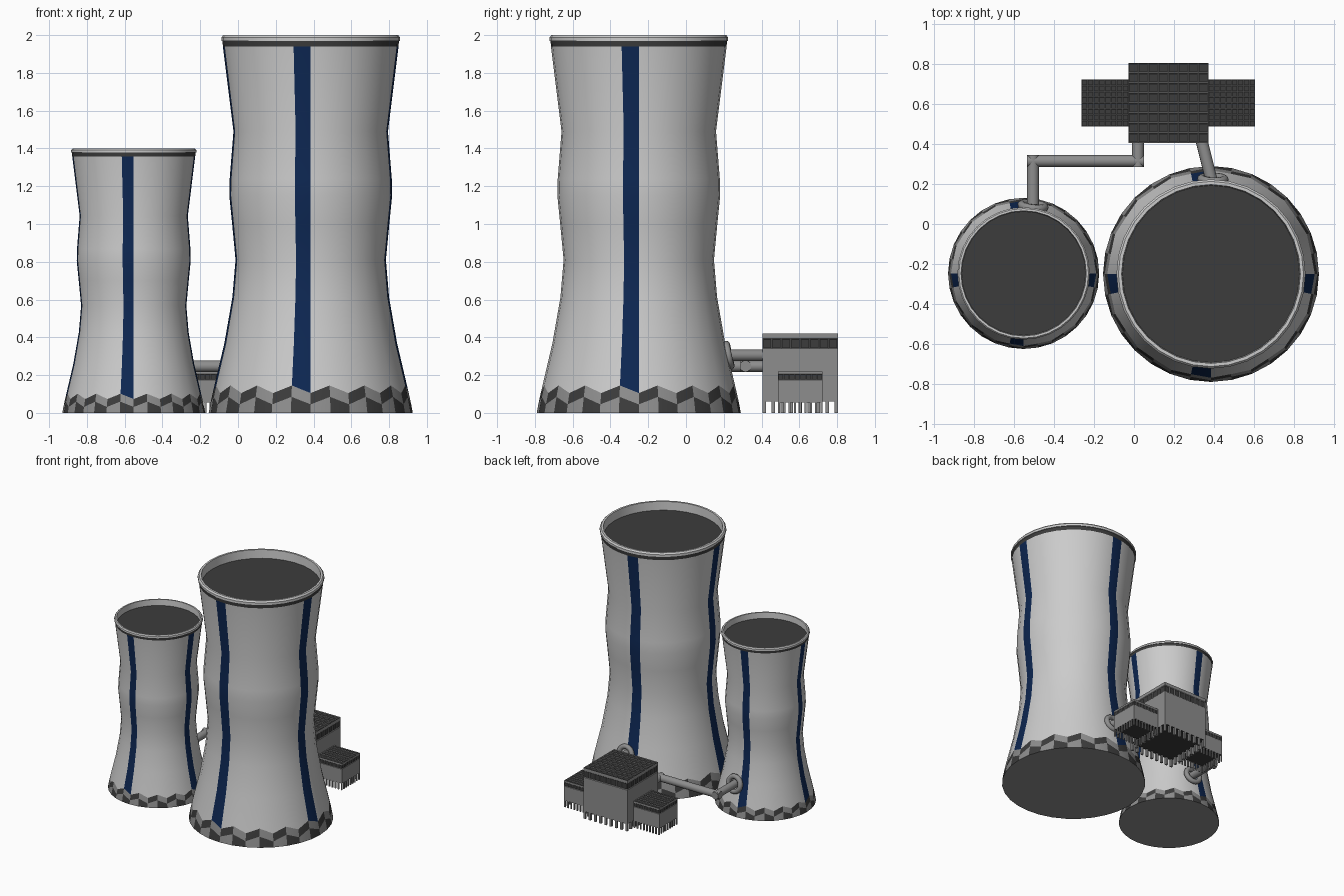
import bpy, bmesh, math
from mathutils import Vector

if "Cube" in bpy.data.objects:
    bpy.data.objects.remove(bpy.data.objects["Cube"])

SEG = 32


def material(name, r, g, b):
    m = bpy.data.materials.new(name)
    m.diffuse_color = (r, g, b, 1)
    m.use_nodes = True
    m.node_tree.nodes["Principled BSDF"].inputs["Base Color"].default_value = m.diffuse_color
    return m


LIGHT = material("concrete", 0.55, 0.55, 0.55)
MID = material("mid_grey", 0.27, 0.27, 0.27)
DARK = material("dark_grey", 0.045, 0.045, 0.045)
BLUE = material("navy", 0.004, 0.02, 0.085)
MATS = [LIGHT, MID, DARK, BLUE]


def finish(bm, name, smooth=None):
    bmesh.ops.recalc_face_normals(bm, faces=bm.faces)
    me = bpy.data.meshes.new(name)
    bm.to_mesh(me)
    bm.free()
    for m in MATS:
        me.materials.append(m)
    ob = bpy.data.objects.new(name, me)
    bpy.context.collection.objects.link(ob)
    if smooth:
        bpy.context.view_layer.objects.active = ob
        ob.select_set(True)
        bpy.ops.object.shade_smooth_by_angle(angle=math.radians(smooth))
        ob.select_set(False)
    return ob


# tower profile: radius, height, zigzag amplitude, material of the band above
PROFILE = [(0.54, 0, 0, "check"), (0.528, 0.065, 0.02, "check"),
           (0.515, 0.125, 0.02, "wall"), (0.457, 0.37, 0, "wall"),
           (0.415, 0.61, 0, "wall"), (0.398, 0.81, 0, "wall"),
           (0.416, 1.0, 0, "wall"), (0.431, 1.15, 0, "wall"),
           (0.429, 1.24, 0, "wall"), (0.409, 1.49, 0, "wall"),
           (0.465, 1.94, 0, 2), (0.467, 1.97, 0, 0),
           (0.473, 1.97, 0, 0), (0.473, 1.988, 0, 0),
           (0.463, 2.0, 0, 0), (0.447, 2.0, 0, 0), (0.443, 1.93, 0, 0)]
STRIPES = (SEG // 4, SEG // 2, SEG * 3 // 4 - 1, SEG - 1)


def tower(name, x, y, s):
    bm = bmesh.new()
    rings = []
    for r, z, amp, _ in PROFILE:
        ring = []
        for i in range(SEG):
            a = math.tau * i / SEG
            dz = amp if i % 2 else -amp
            rr = r - dz * 0.2
            ring.append(bm.verts.new((x + s * rr * math.cos(a), y + s * rr * math.sin(a), s * (z + dz))))
        rings.append(ring)
    for k in range(len(rings) - 1):
        kind = PROFILE[k][3]
        for i in range(SEG):
            j = (i + 1) % SEG
            f = bm.faces.new((rings[k][i], rings[k][j], rings[k + 1][j], rings[k + 1][i]))
            if kind == "check":
                f.material_index = 1 + (i + k) % 2
            elif kind == "wall":
                f.material_index = 3 if i in STRIPES else 0
            else:
                f.material_index = kind
    bm.faces.new(rings[0]).material_index = 1      # closed base
    bm.faces.new(rings[-1]).material_index = 2     # recessed dark top
    finish(bm, name, 30)


tower("large_tower", 0.385, -0.25, 1.0)
tower("small_tower", -0.552, -0.247, 0.7)


def add_box(bm, lo, hi, mat):
    vs = bmesh.ops.create_cube(bm, size=1)["verts"]
    for v in vs:
        v.co = [lo[i] + (v.co[i] + 0.5) * (hi[i] - lo[i]) for i in range(3)]
    for f in {f for v in vs for f in v.link_faces}:
        f.material_index = mat


def building(name, cx, cy, w, h, floor, n=8):
    """Box with inset roof panels, a window row on each side and stilts below."""
    bm = bmesh.new()
    d = w / 2
    panels = []

    def grid(origin, u, v, us, vs, row=None):
        pts = [[bm.verts.new(origin + u * a + v * b) for a in us] for b in vs]
        for j in range(len(vs) - 1):
            for i in range(len(us) - 1):
                f = bm.faces.new((pts[j][i], pts[j][i + 1], pts[j + 1][i + 1], pts[j + 1][i]))
                f.material_index = 1
                if row is None or j == row:
                    panels.append(f)

    steps = [w * i / n for i in range(n + 1)]
    up = Vector((0, 0, 1))
    # four walls
    for k in range(4):
        a = k * math.pi / 2
        u = Vector((round(math.cos(a)), round(math.sin(a)), 0))
        out = Vector((u.y, -u.x, 0))
        grid(Vector((cx, cy, 0)) + out * d - u * d, u, up, steps,
             [floor, h - w * 0.2, h - w * 0.065, h], 1)
    # roof
    grid(Vector((cx - d, cy - d, h)), Vector((1, 0, 0)), Vector((0, 1, 0)), steps, steps)
    bmesh.ops.remove_doubles(bm, verts=bm.verts, dist=1e-5)
    bmesh.ops.recalc_face_normals(bm, faces=bm.faces)
    bmesh.ops.inset_individual(bm, faces=panels, thickness=w * 0.015, depth=-w * 0.012)
    for f in panels:
        f.material_index = 2
    # dark underside and stilts
    add_box(bm, (cx - d * 0.98, cy - d * 0.98, floor), (cx + d * 0.98, cy + d * 0.98, floor + 0.01), 2)
    t = w * 0.022
    spots = {(i, j) for i in range(n + 1) for j in range(n + 1) if i in (0, n) or j in (0, n)}
    for i, j in sorted(spots):
        px = cx + (i / n - 0.5) * (w - 2 * t)
        py = cy + (j / n - 0.5) * (w - 2 * t)
        add_box(bm, (px - t, py - t, 0), (px + t, py + t, floor + 0.002), 1)
    finish(bm, name)


building("main_building", 0.172, 0.605, 0.4, 0.42, 0.06)
building("left_wing", -0.145, 0.605, 0.234, 0.22, 0.055)
building("right_wing", 0.489, 0.605, 0.234, 0.22, 0.055)


def pipe(name, points, r=0.03):
    """Straight tubes overlapping into square corners."""
    bm = bmesh.new()
    pts = [Vector(p) for p in points]
    for k in range(len(pts) - 1):
        a, b = pts[k], pts[k + 1]
        d = (b - a).normalized()
        if k > 0:
            a = a - d * r
        if k < len(pts) - 2:
            b = b + d * r
        m = d.to_track_quat('Z', 'Y').to_matrix().to_4x4()
        m.translation = (a + b) / 2
        bmesh.ops.create_cone(bm, cap_ends=True, segments=16, radius1=r, radius2=r,
                              depth=(b - a).length, matrix=m)
    for f in bm.faces:
        f.material_index = 1
    finish(bm, name, 40)


def flange(name, loc, yaw):
    bpy.ops.mesh.primitive_torus_add(major_radius=0.058, minor_radius=0.02, major_segments=24,
                                     minor_segments=10, location=loc,
                                     rotation=(math.radians(-78), 0, yaw))
    ob = bpy.context.object
    ob.name = name
    ob.data.materials.append(MID)
    bpy.ops.object.shade_smooth_by_angle(angle=math.radians(40))
    ob.select_set(False)


pipe("small_tower_pipe", [(-0.505, 0.04, 0.247), (-0.505, 0.315, 0.247),
                          (0.02, 0.315, 0.247), (0.02, 0.43, 0.247)])
flange("small_tower_flange", (-0.505, 0.09, 0.247), -0.12)
pipe("large_tower_pipe", [(0.395, 0.19, 0.305), (0.335, 0.43, 0.305)])
flange("large_tower_flange", (0.395, 0.225, 0.305), -0.03)
